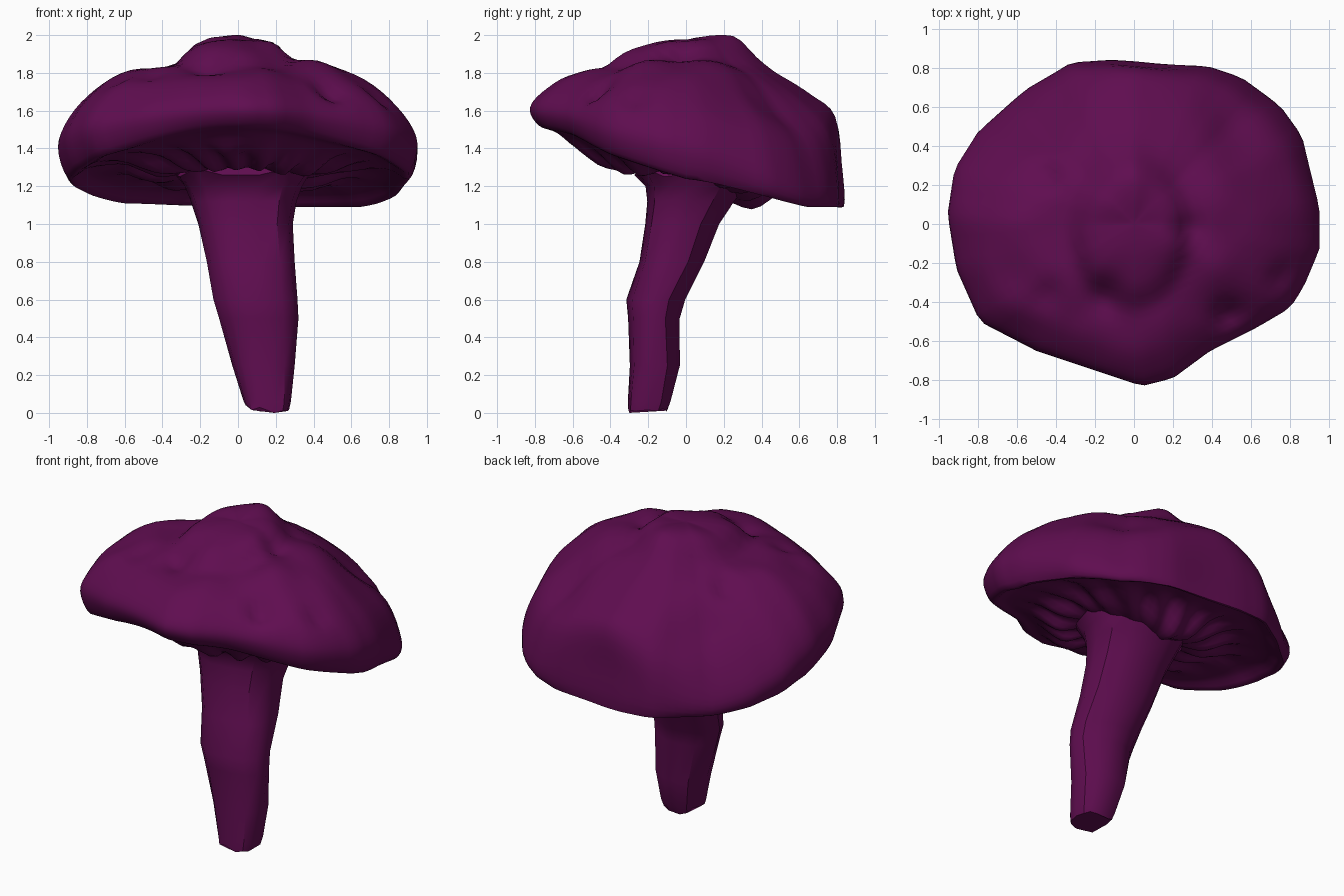
import bpy, bmesh, math, random
from mathutils import Vector, noise

if "Cube" in bpy.data.objects:
    bpy.data.objects.remove(bpy.data.objects["Cube"])

random.seed(4)
purple = bpy.data.materials.new("deep_purple")
purple.diffuse_color = (0.115, 0.004, 0.08, 1)
purple.use_nodes = True
purple.node_tree.nodes["Principled BSDF"].inputs["Base Color"].default_value = purple.diffuse_color


def loft(name, rings, angle):
    """Skin closed rings of points and fill both ends."""
    bm = bmesh.new()
    vs = [[bm.verts.new(p) for p in ring] for ring in rings]
    n = len(rings[0])
    for a, b in zip(vs, vs[1:]):
        for i in range(n):
            j = (i + 1) % n
            bm.faces.new((a[i], a[j], b[j], b[i]))
    bm.faces.new(vs[0])
    bm.faces.new(vs[-1])
    bmesh.ops.recalc_face_normals(bm, faces=bm.faces)
    me = bpy.data.meshes.new(name)
    bm.to_mesh(me)
    bm.free()
    me.materials.append(purple)
    ob = bpy.data.objects.new(name, me)
    bpy.context.collection.objects.link(ob)
    bpy.ops.object.select_all(action='DESELECT')
    ob.select_set(True)
    bpy.context.view_layer.objects.active = ob
    bpy.ops.object.shade_smooth_by_angle(angle=math.radians(angle))
    return ob


def catmull(p, steps):
    """Smooth curve through 2D points."""
    out = []
    for i in range(len(p) - 1):
        a, b, c, d = p[max(i - 1, 0)], p[i], p[i + 1], p[min(i + 2, len(p) - 1)]
        for s in range(steps):
            t = s / steps
            out.append(0.5 * (2 * b + (c - a) * t + (2 * a - 5 * b + 4 * c - d) * t * t
                              + (3 * b - a - 3 * c + d) * t ** 3))
    return out + [p[-1]]


# Cap outline seen from above
outline = [(.95, -.13), (.95, .08), (.86, .45), (.75, .6), (.55, .75), (.38, .81), (.13, .82),
           (-.12, .84), (-.32, .83), (-.55, .69), (-.8, .47), (-.92, .28), (-.955, .05),
           (-.91, -.23), (-.79, -.5), (-.5, -.65), (-.23, -.74), (.04, -.83), (.2, -.79),
           (.39, -.65), (.63, -.53), (.8, -.43), (.87, -.32)]


def radius(th):
    """Distance from the centre to the outline along a direction."""
    d = Vector((math.cos(th), math.sin(th)))
    for p, q in zip(outline, outline[1:] + outline[:1]):
        p, e = Vector(p), Vector(q) - Vector(p)
        den = d.x * e.y - d.y * e.x
        r = (p.x * e.y - p.y * e.x) / den
        u = (p.x * d.y - p.y * d.x) / den
        if r > 0 and -1e-6 <= u <= 1 + 1e-6:
            return r
    return 0.85


# Cap profiles by direction: (fraction of radius, height)
right = [(.01, 1.88), (.2, 1.87), (.4, 1.855), (.6, 1.80), (.8, 1.69), (.93, 1.56), (1, 1.40),
         (.95, 1.24), (.84, 1.29), (.62, 1.31), (.42, 1.27), (.2, 1.27)]
back_right = [(.01, 1.88), (.2, 1.89), (.38, 1.84), (.55, 1.75), (.74, 1.58), (.91, 1.42),
              (1, 1.17), (.97, 1.09), (.86, 1.17), (.65, 1.22), (.42, 1.17), (.2, 1.2)]
back = [(.01, 1.88), (.2, 1.91), (.4, 1.91), (.6, 1.79), (.8, 1.68), (.95, 1.57), (.98, 1.34),
        (1, 1.09), (.9, 1.16), (.65, 1.18), (.42, 1.09), (.2, 1.15)]
back_left = [(.01, 1.88), (.2, 1.89), (.4, 1.83), (.57, 1.74), (.74, 1.57), (.91, 1.37),
             (1, 1.19), (.97, 1.11), (.86, 1.18), (.65, 1.22), (.42, 1.17), (.2, 1.2)]
left = [(.01, 1.88), (.2, 1.86), (.4, 1.83), (.6, 1.80), (.8, 1.71), (.94, 1.57), (1, 1.42),
        (.94, 1.25), (.83, 1.30), (.62, 1.31), (.42, 1.27), (.2, 1.27)]
front = [(.01, 1.88), (.2, 1.87), (.4, 1.83), (.6, 1.815), (.8, 1.765), (.95, 1.68), (1, 1.60),
         (.94, 1.52), (.82, 1.48), (.65, 1.37), (.42, 1.29), (.2, 1.32)]
around = [right, back_right, back, back_left, left]

# Dents and bulges on the cap top: x, y, size, height
lumps = [(-.14, -.36, .09, -.06), (-.45, .25, .07, -.05), (.28, -.02, .07, -.04),
         (.48, -.46, .07, -.07), (.75, -.27, .06, -.04), (.45, .1, .14, .03),
         (-.45, -.36, .08, -.03), (.42, -.2, .12, .03), (-.6, -.05, .18, .01)]

N, STEPS = 96, 4
TOP = 6 * STEPS
columns = []
for i in range(N):
    th = 2 * math.pi * i / N
    c, s = math.cos(th), math.sin(th)
    if i < N // 2:
        k, f = divmod(8 * i / N, 1)
        A, B = around[int(k)], around[int(k) + 1]
        f = .5 * f + .5 * f * f * (3 - 2 * f)
    else:
        A, B = (right if c > 0 else left), front
        f = abs(s) ** (1.4 if c < 0 else 1.0)
    curve = catmull([Vector(a).lerp(Vector(b), f) for a, b in zip(A, B)], STEPS)
    R, col = radius(th), []
    for j, (t, z) in enumerate(curve):
        x, y = R * t * c, R * t * s
        nz = noise.noise(Vector((x * 4, y * 4, z * 4)))
        if j < TOP:
            # crown knob, dents and soft lumps
            e = ((x + .02) / .28) ** 2 + ((y + .04) / .36) ** 2
            z += .1 * math.exp(-e ** 4)
            z += sum(h * math.exp(-((x - a) ** 2 + (y - b) ** 2) / r ** 2) for a, b, r, h in lumps)
            z += .02 * nz * min(1, (TOP - j) / 6)
        elif t < .9 and j > TOP + STEPS:
            # ragged gill pleats under the cap
            w = math.exp(-((t - .55) / .16) ** 2)
            z += w * (.025 * math.sin(th * 18 + 5 * t) + .06 * nz)
        col.append((x, y, min(z, 2.0)))
    columns.append(col)
loft("mushroom_cap", [list(r) for r in zip(*columns)], 50)

# Stem sections: z, x min, x max, y min, y max
sections = [(.03, .04, .27, -.31, -.10), (.06, .03, .28, -.31, -.08), (.25, -.03, .30, -.30, -.03),
            (.5, -.10, .32, -.31, -.03), (.6, -.13, .315, -.32, 0), (.8, -.165, .30, -.25, .10),
            (1.0, -.21, .29, -.22, .18), (1.12, -.25, .31, -.21, .26), (1.2, -.28, .34, -.22, .32),
            (1.27, -.34, .38, -.28, .37), (1.34, -.3, .34, -.22, .32)]
SIDES = 14
rings = []
for n, (z, x0, x1, y0, y1) in enumerate(sections):
    ring = []
    for i in range(SIDES):
        th = 2 * math.pi * i / SIDES
        c, s = math.cos(th), math.sin(th)
        # shallow lengthwise creases, ragged foot and top
        g = 1 - (.08 if i in (2, 6, 11) else 0)
        p = .7 if n < 2 else 1.0 if n in (3, 4) else .85
        px = (x0 + x1) / 2 + (x1 - x0) / 2 * g * math.copysign(abs(c) ** p, c)
        py = (y0 + y1) / 2 + (y1 - y0) / 2 * g * math.copysign(abs(s) ** p, s)
        dz = random.uniform(-.025, .02) if n == 0 else 0
        if n >= 9:
            dz = .025 * math.sin(th * 5)
        ring.append((px, py, max(0, z + dz)))
    rings.append(ring)
rings[0][11] = rings[0][11][:2] + (0.0,)
loft("mushroom_stem", rings, 35)
